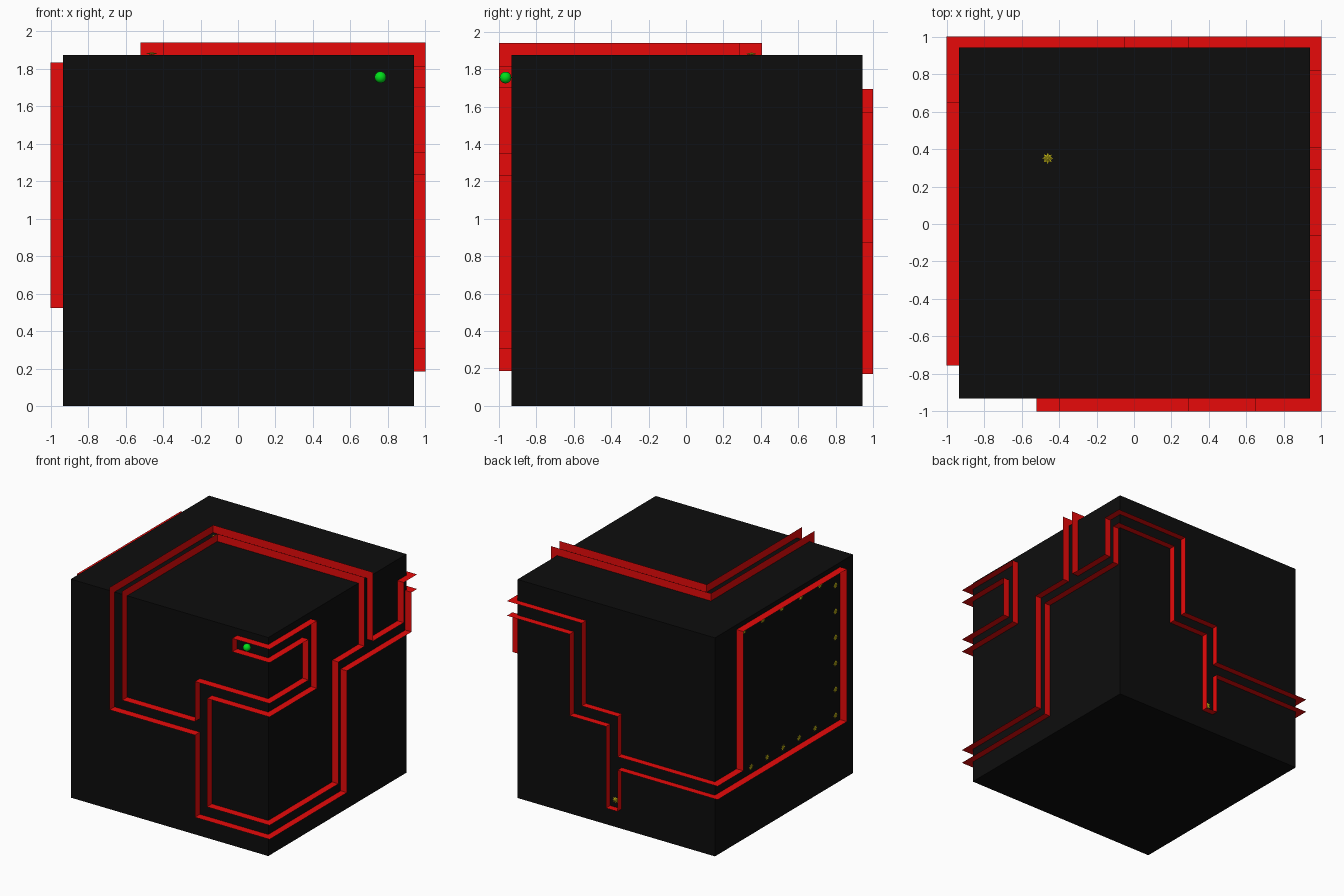
import bpy, bmesh
from math import pi, cos, sin
from mathutils import Vector

if "Cube" in bpy.data.objects:
    bpy.data.objects.remove(bpy.data.objects["Cube"])

LO, HI = Vector((-0.935, -0.932, 0)), Vector((0.94, 0.943, 1.875))


def material(name, rgb):
    m = bpy.data.materials.new(name)
    m.diffuse_color = (*rgb, 1)
    m.use_nodes = True
    m.node_tree.nodes["Principled BSDF"].inputs["Base Color"].default_value = m.diffuse_color
    return m


BLACK = material("black", (0.004, 0.004, 0.004))
RED = material("red", (0.8, 0.003, 0.003))
GREEN = material("green", (0.0, 0.75, 0.01))
YELLOW = material("yellow", (0.7, 0.6, 0.01))


def add(name, verts, faces, mat):
    me = bpy.data.meshes.new(name)
    me.from_pydata(verts, [], faces)
    bm = bmesh.new()
    bm.from_mesh(me)
    bmesh.ops.recalc_face_normals(bm, faces=bm.faces)
    bm.to_mesh(me)
    bm.free()
    me.materials.append(mat)
    ob = bpy.data.objects.new(name, me)
    bpy.context.collection.objects.link(ob)
    return ob


def wall(name, start, steps):
    """Closed ribbon: each step moves along one axis over the outer box;
    the inner edge is the same point clamped onto the cube."""
    p, outer = list(start), []
    for s in steps.split():
        p["xyz".index(s[0])] = float(s[1:])
        outer.append(Vector(p))
    inner = [Vector([min(max(c, l), h) for c, l, h in zip(v, LO, HI)]) for v in outer]
    n = len(outer)
    faces = [(i, (i + 1) % n, n + (i + 1) % n, n + i) for i in range(n)]
    add(name, outer + inner, faces, RED)


def star(name, pos, normal):
    """Small eight-pointed flat star lying on a face."""
    n = 8
    verts = [(r * cos(pi * i / n), r * sin(pi * i / n), 0.006)
             for i in range(2 * n) for r in [0.03 if i % 2 == 0 else 0.018]]
    verts += [(0, 0, 0.014), (0, 0, 0.0)]
    faces = []
    for i in range(2 * n):
        j = (i + 1) % (2 * n)
        faces += [(i, j, 2 * n), (j, i, 2 * n + 1)]
    ob = add(name, verts, faces, YELLOW)
    ob.rotation_euler = Vector(normal).to_track_quat('Z', 'Y').to_euler()
    ob.location = pos


# Cube body
bpy.ops.mesh.primitive_cube_add(size=1, location=(LO + HI) / 2)
cube = bpy.context.object
cube.name = "cube_body"
cube.scale = HI - LO
cube.data.materials.append(BLACK)

# Maze walls: two closed thin ribbons wrapping around the cube
wall("inner_maze_wall", (0.645, -1, 1.70),
     "z1.815 x1 y-.355 z1.235 y-1 x.405 z.305 x1 y-.065 z1.35 y.29 z1.94 "
     "x-.40 y-1 z1.005 x.29 z1.35 x1 y-.47 z1.70 y-1 x.645")
wall("outer_maze_wall", (0.29, -1, 0.89),
     "z.185 x1 y.05 z1.23 y.925 z1.57 y1 x.405 z.87 x.06 z.17 x-.05 z.525 "
     "x-1 y-.755 z1.835 y.65 z.64 y1 x-.05 z.985 x.29 z1.695 x1 y.82 z1.35 "
     "y.405 z1.94 x-.52 y-1 z.89 x.29")

# Ball at the start of the maze
bpy.ops.mesh.primitive_uv_sphere_add(segments=32, ring_count=16, radius=0.031,
                                     location=(0.76, -0.965, 1.755))
ball = bpy.context.object
ball.name = "ball"
ball.data.materials.append(GREEN)
bpy.ops.object.shade_smooth()

# Stars on the top, in the back dead end, and around the left room
star("top_star", (-0.46, 0.35, HI.z), (0, 0, 1))
star("back_star", (0.005, HI.y, 0.235), (0, 1, 0))
for i in range(5):
    star("room_top_star", (LO.x, 0.557 - 0.258 * i, 1.785), (-1, 0, 0))
    star("room_bottom_star", (LO.x, 0.46 - 0.217 * i, 0.585), (-1, 0, 0))
for i in range(6):
    star("room_side_star", (LO.x, -0.685, 0.59 + 0.223 * i), (-1, 0, 0))
